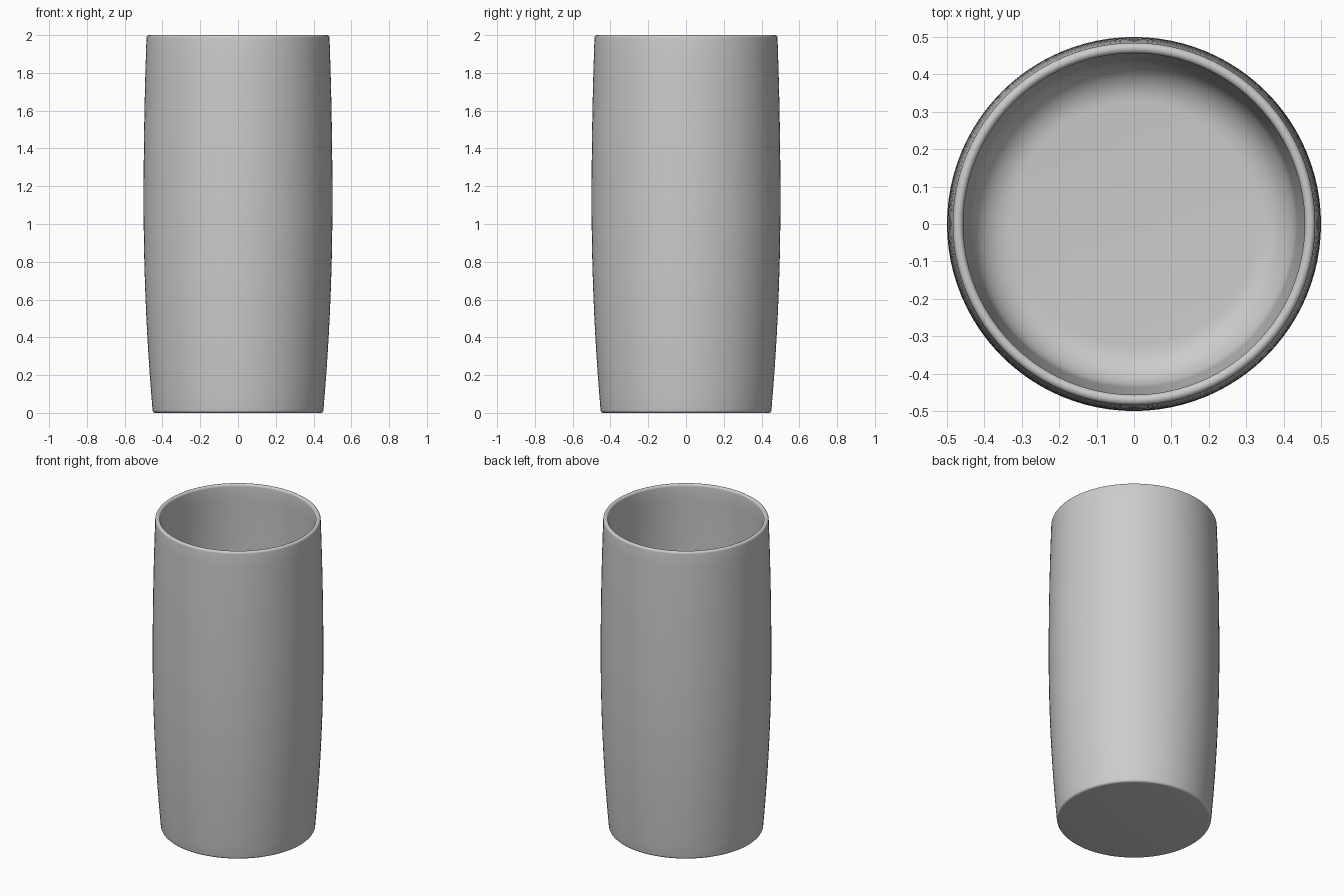
import bpy, bmesh, math

if "Cube" in bpy.data.objects:
    bpy.data.objects.remove(bpy.data.objects["Cube"])

SIDES = 96
WALL = 0.028      # wall thickness
FLOOR = 0.05      # inner floor height
FILLET = 0.11     # inner corner radius


def outer_radius(z):
    # gentle barrel bulge, widest just above the middle
    t = (z - 1.12) / (0.88 if z > 1.12 else 1.12)
    return 0.5 - (0.016 if z > 1.12 else 0.049) * t * t


def arc(cx, cz, rad, a0, a1, n):
    return [(cx + rad * math.cos(math.radians(a0 + (a1 - a0) * i / n)),
             cz + rad * math.sin(math.radians(a0 + (a1 - a0) * i / n)))
            for i in range(n + 1)]


def lathe(name, profile):
    # the profile starts and ends on the axis
    bm = bmesh.new()
    verts = [bm.verts.new((r, 0, z)) for r, z in profile]
    edges = [bm.edges.new(pair) for pair in zip(verts, verts[1:])]
    bmesh.ops.spin(bm, geom=verts + edges, cent=(0, 0, 0), axis=(0, 0, 1),
                   angle=math.tau, steps=SIDES, use_duplicate=False)
    bmesh.ops.remove_doubles(bm, verts=bm.verts, dist=1e-5)
    bmesh.ops.recalc_face_normals(bm, faces=bm.faces)
    mesh = bpy.data.meshes.new(name)
    bm.to_mesh(mesh)
    bm.free()
    obj = bpy.data.objects.new(name, mesh)
    bpy.context.collection.objects.link(obj)
    bpy.context.view_layer.objects.active = obj
    obj.select_set(True)
    bpy.ops.object.shade_smooth_by_angle(angle=math.radians(40))
    return obj


# underside and softened foot edge
foot = outer_radius(0.015)
profile = [(0, 0)] + arc(foot - 0.015, 0.015, 0.015, -90, 0, 5)

# outer wall
heights = [0.1 + 1.8 * i / 18 for i in range(19)]
profile += [(outer_radius(z), z) for z in heights]

# rounded rim
half = WALL / 2
profile += arc(outer_radius(2 - half) - half, 2 - half, half, 0, 180, 10)

# inner wall down to the filleted floor
corner = FLOOR + FILLET
profile += [(outer_radius(z) - WALL, z) for z in reversed(heights) if z > corner + 0.03]
profile += arc(outer_radius(corner) - WALL - FILLET, corner, FILLET, 0, -90, 10)
profile += [(0, FLOOR)]

lathe("tumbler", profile)
